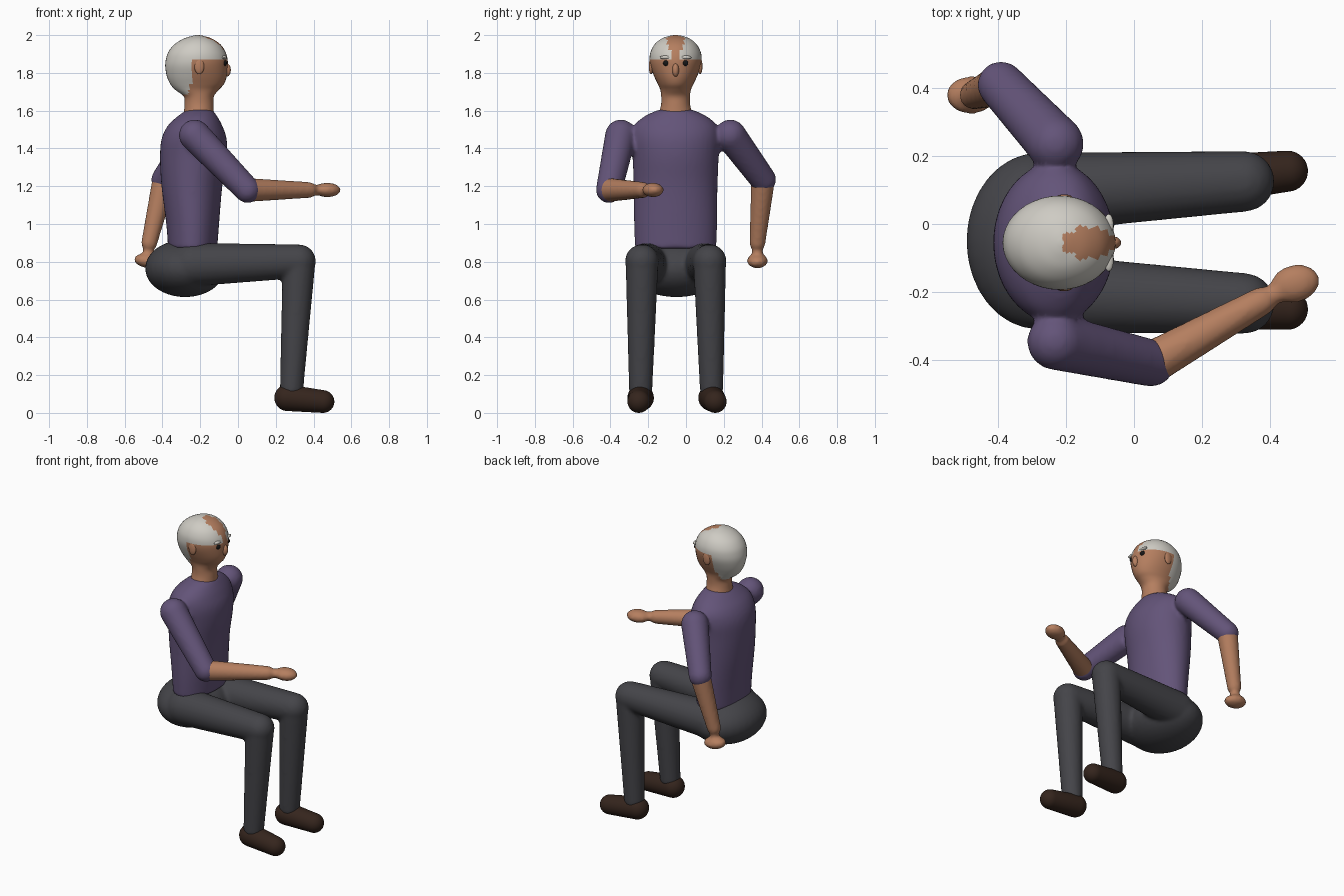
import bpy, bmesh
from math import sin, cos, pi, radians
from mathutils import Vector, Matrix, Euler

if "Cube" in bpy.data.objects:
    bpy.data.objects.remove(bpy.data.objects["Cube"])

MID = -0.055  # body's centre line in y
SEG = 40


def material(name, rgb):
    m = bpy.data.materials.new(name)
    m.diffuse_color = (*rgb, 1)
    m.use_nodes = True
    m.node_tree.nodes["Principled BSDF"].inputs["Base Color"].default_value = m.diffuse_color
    return m


SKIN = material("skin", (0.46, 0.21, 0.115))
HAIR = material("white hair", (0.62, 0.60, 0.55))
SHIRT = material("purple cloth", (0.125, 0.088, 0.19))
CLOTH = material("dark cloth", (0.058, 0.058, 0.066))
SHOE = material("brown leather", (0.035, 0.018, 0.012))
BLACK = material("black", (0.008, 0.008, 0.008))


def skin_rings(bm, rings):
    """Bridge rings of points into a closed surface."""
    loops = [[bm.verts.new(p) for p in ring] for ring in rings]
    n = len(loops[0])
    for a, b in zip(loops, loops[1:]):
        for i in range(n):
            j = (i + 1) % n
            bm.faces.new((a[i], a[j], b[j], b[i]))
    bm.faces.new(loops[0][::-1])
    bm.faces.new(loops[-1])


def limb(bm, a, b, r0, r1, steps=8):
    """Tapered capsule from a to b."""
    a, b = Vector(a), Vector(b)
    axis = (b - a).normalized()
    q = axis.to_track_quat('Z', 'Y')
    prof = [(a, r0, pi * (0.03 + 0.47 * i / steps)) for i in range(steps + 1)]
    prof += [(b, r1, pi * (0.5 + 0.47 * i / steps)) for i in range(steps + 1)]
    rings = []
    for c, r, t in prof:
        rings.append([c - axis * r * cos(t) + q @ Vector((cos(u), sin(u), 0)) * r * sin(t)
                      for u in (2 * pi * k / SEG for k in range(SEG))])
    skin_rings(bm, rings)


def ellipsoid(bm, loc, half, rot=(0, 0, 0)):
    m = Matrix.LocRotScale(Vector(loc), Euler([radians(d) for d in rot]), Vector(half))
    bmesh.ops.create_uvsphere(bm, u_segments=32, v_segments=20, radius=1, matrix=m)


def body_loft(bm, rows, sub=4):
    """Ellipse sections (z, x min, x max, half width y), smoothed between rows."""
    pts = [Vector(r) for r in rows]
    dense = []
    for i in range(len(pts) - 1):
        p0, p1, p2, p3 = pts[max(i - 1, 0)], pts[i], pts[i + 1], pts[min(i + 2, len(pts) - 1)]
        for s in range(sub):
            t = s / sub
            dense.append(0.5 * (2 * p1 + (p2 - p0) * t + (2 * p0 - 5 * p1 + 4 * p2 - p3) * t ** 2
                                + (3 * p1 - p0 - 3 * p2 + p3) * t ** 3))
    dense.append(pts[-1])
    rings = []
    for z, x0, x1, hy in dense:
        rings.append([((x0 + x1) / 2 + (x1 - x0) / 2 * cos(u), MID + hy * sin(u), z)
                      for u in (2 * pi * k / SEG for k in range(SEG))])
    skin_rings(bm, rings)


def finish(bm, name, mat, blend=0):
    """Make the object; blend > 0 melts overlapping pieces into one skin."""
    bmesh.ops.recalc_face_normals(bm, faces=bm.faces)
    me = bpy.data.meshes.new(name)
    bm.to_mesh(me)
    bm.free()
    me.materials.append(mat)
    me.shade_smooth()
    ob = bpy.data.objects.new(name, me)
    bpy.context.collection.objects.link(ob)
    if blend:
        mod = ob.modifiers.new("merge", 'REMESH')
        mod.mode = 'VOXEL'
        mod.voxel_size = 0.012
        mod.use_smooth_shade = True
        mod = ob.modifiers.new("soften", 'SMOOTH')
        mod.factor = 0.5
        mod.iterations = blend
    return ob


# Joint positions for each side: shoulder, elbow, wrist, hand, hip, knee, ankle, heel, toe
SIDES = {
    "right": dict(shoulder=(-0.23, -0.345, 1.47), elbow=(0.05, -0.408, 1.18),
                  wrist=(0.375, -0.226, 1.18), hand=(0.472, -0.175, 1.18), turn=(0, 0, 15),
                  hip=(-0.24, -0.205, 0.785), knee=(0.323, -0.233, 0.803),
                  ankle=(0.284, -0.24, 0.13), heel=(0.262, -0.24, 0.08), toe=(0.45, -0.25, 0.06)),
    "left": dict(shoulder=(-0.23, 0.235, 1.47), elbow=(-0.39, 0.408, 1.235),
                 wrist=(-0.47, 0.378, 0.90), hand=(-0.478, 0.378, 0.805), turn=(0, 8, 0),
                 hip=(-0.24, 0.095, 0.785), knee=(0.323, 0.125, 0.803),
                 ankle=(0.284, 0.135, 0.13), heel=(0.262, 0.135, 0.08), toe=(0.45, 0.155, 0.06)),
}

# Shirt: torso with both sleeves
bm = bmesh.new()
body_loft(bm, [(0.87, -0.37, -0.11, 0.215), (1.0, -0.38, -0.10, 0.22), (1.2, -0.405, -0.083, 0.222),
               (1.35, -0.413, -0.06, 0.228), (1.45, -0.405, -0.06, 0.235), (1.52, -0.372, -0.083, 0.22),
               (1.57, -0.32, -0.11, 0.165), (1.605, -0.27, -0.135, 0.09)])
for s in SIDES.values():
    limb(bm, s["shoulder"], s["elbow"], 0.083, 0.069)
finish(bm, "shirt", SHIRT, 5)

# Trousers: pelvis, thighs and shins
bm = bmesh.new()
ellipsoid(bm, (-0.28, MID + 0.005, 0.765), (0.212, 0.26, 0.152))
for s in SIDES.values():
    limb(bm, s["hip"], s["knee"], 0.115, 0.089)
    limb(bm, s["knee"], s["ankle"], 0.087, 0.062)
finish(bm, "trousers", CLOTH, 5)

# Forearms, hands and shoes
for side, s in SIDES.items():
    bm = bmesh.new()
    limb(bm, s["elbow"], s["wrist"], 0.063, 0.042)
    limb(bm, s["wrist"], s["hand"], 0.03, 0.028)
    ellipsoid(bm, s["hand"], (0.073, 0.055, 0.038), s["turn"])
    finish(bm, side + "_forearm_and_hand", SKIN, 2)
    bm = bmesh.new()
    limb(bm, s["heel"], s["toe"], 0.07, 0.06)
    finish(bm, side + "_shoe", SHOE)

# Head and neck, with hair as a second material
bm = bmesh.new()
body_loft(bm, [(1.58, -0.288, -0.128, 0.09), (1.63, -0.283, -0.13, 0.077), (1.675, -0.287, -0.128, 0.076),
               (1.71, -0.332, -0.102, 0.081), (1.74, -0.358, -0.075, 0.094), (1.78, -0.376, -0.06, 0.113),
               (1.83, -0.385, -0.055, 0.132), (1.87, -0.382, -0.055, 0.138), (1.91, -0.369, -0.066, 0.133),
               (1.95, -0.338, -0.092, 0.112), (1.98, -0.29, -0.135, 0.077), (1.995, -0.245, -0.18, 0.037),
               (2.0, -0.22, -0.205, 0.008)])
head = finish(bm, "head", SKIN)
head.data.materials.append(HAIR)
for f in head.data.polygons:
    x, y, z = f.center
    bald = x > -0.21 and abs(y - MID) < (0.047 if -0.17 < x < -0.10 else 0.03)
    crown = z > 1.87 and not bald
    nape = z > 1.685 and x < -0.235 - 0.25 * max(0, 1.80 - z)
    if crown or nape:
        f.material_index = 1

# Nose
bm = bmesh.new()
ellipsoid(bm, (-0.06, MID, 1.815), (0.022, 0.018, 0.035))
finish(bm, "nose", SKIN)

# Ears, eyes and eyebrows on both sides
for side, k in (("right", -1), ("left", 1)):
    for part, mat, loc, half in (
            ("ear", SKIN, (-0.205, 0.130, 1.835), (0.026, 0.012, 0.042)),
            ("eye", BLACK, (-0.074, 0.048, 1.852), (0.015, 0.018, 0.017)),
            ("eyebrow", HAIR, (-0.074, 0.052, 1.882), (0.014, 0.032, 0.010))):
        bm = bmesh.new()
        ellipsoid(bm, (loc[0], MID + k * loc[1], loc[2]), half)
        finish(bm, side + "_" + part, mat)
